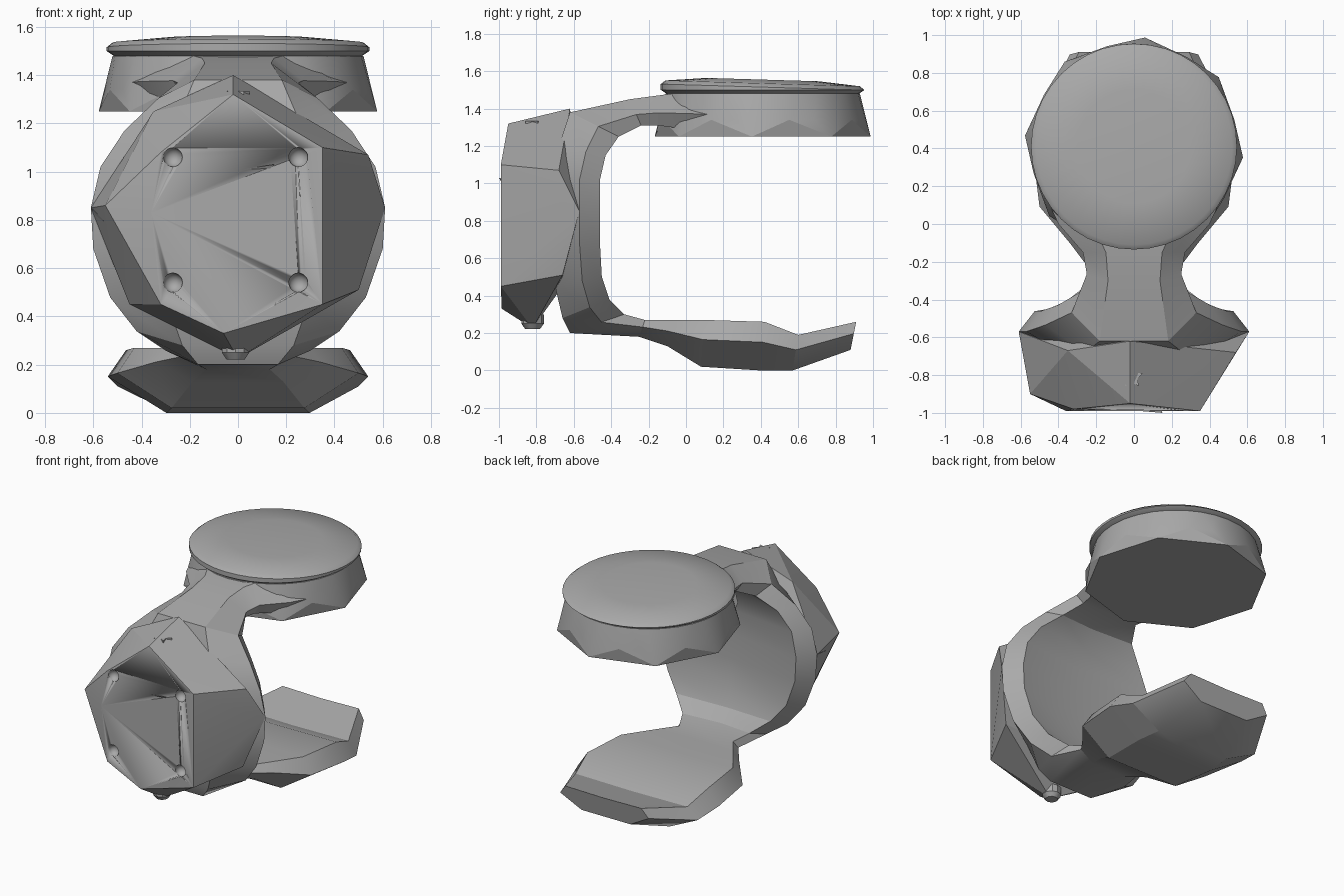
import bpy, bmesh, math
from mathutils import Vector

cube = bpy.data.objects.get("Cube")
if cube:
    bpy.data.objects.remove(cube, do_unlink=True)

grey = bpy.data.materials.new("plain_grey")
grey.use_nodes = True
grey.diffuse_color = (0.4, 0.4, 0.4, 1)
grey.node_tree.nodes["Principled BSDF"].inputs["Base Color"].default_value = (0.4, 0.4, 0.4, 1)


def finish(name, bm, angle=30):
    bmesh.ops.recalc_face_normals(bm, faces=bm.faces)
    mesh = bpy.data.meshes.new(name)
    bm.to_mesh(mesh)
    bm.free()
    mesh.materials.append(grey)
    obj = bpy.data.objects.new(name, mesh)
    bpy.context.collection.objects.link(obj)
    bpy.ops.object.select_all(action="DESELECT")
    obj.select_set(True)
    bpy.context.view_layer.objects.active = obj
    bpy.ops.object.shade_smooth_by_angle(angle=math.radians(angle))
    return obj


def loft(name, rings, angle=30):
    """Skin a row of closed rings and cap both ends."""
    bm = bmesh.new()
    rows = [[bm.verts.new(p) for p in ring] for ring in rings]
    n = len(rows[0])
    for a, b in zip(rows, rows[1:]):
        for i in range(n):
            j = (i + 1) % n
            bm.faces.new((a[i], a[j], b[j], b[i]))
    bm.faces.new(rows[0])
    bm.faces.new(rows[-1])
    return finish(name, bm, angle)


def hull(name, points, angle=15):
    bm = bmesh.new()
    for p in points:
        bm.verts.new(p)
    found = bmesh.ops.convex_hull(bm, input=bm.verts)
    spare = [v for v in found["geom_interior"] if isinstance(v, bmesh.types.BMVert)]
    bmesh.ops.delete(bm, geom=spare, context="VERTS")
    return finish(name, bm, angle)


def circle(x, y, z, r, n, turn=0.0):
    return [Vector((x + r * math.sin(turn + i * math.tau / n),
                    y + r * math.cos(turn + i * math.tau / n), z)) for i in range(n)]


# C-shaped body from lower pad to upper neck: inner y z, outer y z, half width
stations = [
    (.91, .26, .88, .11, .34), (.6, .19, .57, 0, .5), (.42, .26, .4, 0, .54),
    (.1, .27, .08, .02, .5), (-.1, .27, -.1, .13, .34), (-.22, .27, -.25, .18, .24),
    (-.33, .3, -.62, .2, .3), (-.41, .38, -.66, .28, .42), (-.45, .5, -.7, .45, .53),
    (-.46, .68, -.72, .68, .6), (-.46, .85, -.72, .85, .61), (-.46, 1.02, -.72, 1.02, .57),
    (-.43, 1.15, -.68, 1.2, .47), (-.36, 1.25, -.62, 1.38, .33),
    (-.24, 1.31, -.3, 1.45, .25), (-.15, 1.31, -.15, 1.47, .27),
    (0, 1.29, 0, 1.49, .4), (.15, 1.28, .15, 1.49, .47),
]
rings = []
for iy, iz, oy, oz, w in stations:
    inner, outer = Vector((0, iy, iz)), Vector((0, oy, oz))
    across = outer - inner
    rim = inner + across * 0.42
    dish = inner + across * (0.2 * abs(across.y) / across.length)
    side = Vector((w, 0, 0))
    rings.append([dish, inner + side * 0.86, rim + side, outer + side * 0.55,
                  outer - side * 0.55, rim - side, inner - side * 0.86])
loft("curved_body", rings, 25)

# Faceted front housing
front = hull("front_housing", [
    (.35, -.99, 1.1), (.35, -.99, .45), (-.06, -.985, .33), (-.32, -.98, .45),
    (-.36, -.99, .83), (-.32, -.98, 1.08), (-.02, -.95, 1.32), (-.55, -.9, .86),
    (.54, -.68, 1.07), (.5, -.66, .51), (-.02, -.62, 1.4), (-.35, -.67, 1.25),
    (0, -.82, .225), (-.45, -.66, .45), (.61, -.57, .85), (-.61, -.57, .85),
])

# Four round dimples in the front
for x in (-.27, .25):
    for z in (.54, 1.06):
        bm = bmesh.new()
        bmesh.ops.create_uvsphere(bm, u_segments=16, v_segments=10, radius=0.04)
        bmesh.ops.translate(bm, verts=bm.verts, vec=(x, -.985, z))
        cutter = finish("dimple_cutter", bm)
        cutter.hide_render = True
        mod = front.modifiers.new("dimple", "BOOLEAN")
        mod.operation, mod.solver, mod.object = "DIFFERENCE", "EXACT", cutter
        bpy.context.view_layer.objects.active = front
        bpy.ops.object.modifier_apply(modifier=mod.name)
        bpy.data.objects.remove(cutter, do_unlink=True)

# Thin raised crease on the front
hull("front_crease", [(-.2, -.97, .975), (.14, -.97, 1.02), (.1, -.97, .98), (.15, -1, 1.03)])

# Upper pad: an eight-sided base rising to a round collar
hull("upper_pad", circle(0, .41, 1.25, .58, 8, .1) + circle(0, .41, 1.34, .55, 24)
     + circle(0, .41, 1.48, .52, 32))

# Lid on the upper pad, slightly domed and tilted
lid = [circle(0, .41, z, r, 40) for r, z in
       ((.5, 1.47), (.545, 1.5), (.545, 1.515), (.52, 1.535), (.3, 1.555))]
for ring in lid[2:]:
    for p in ring:
        p.z -= 0.03 * (p.y - .41)
loft("upper_lid", lid, 35)

# Small star ornament on top of the housing, with a stem
star = []
for z in (1.32, 1.335):
    ring = circle(-.01, -.81, z, .06, 10)
    for p in ring[1::2]:
        p.x, p.y = -.01 + (p.x + .01) * .5, -.81 + (p.y + .81) * .5
    star.append(ring)
loft("star_ornament", star, 10)
loft("star_stem", [circle(-.01, -.81, z, .02, 8) for z in (1.26, 1.325)])

# Small knob under the housing
loft("lower_knob", [circle(-.01, -.82, z, r, 10) for z, r in ((.3, .06), (.25, .06), (.222, .04))])

# Pointed catch on the right flank
hull("side_catch", [(-.5, -.55, .95), (-.5, -.8, .85), (-.61, -.58, .85),
                    (-.56, -.74, .8), (-.52, -.72, .7), (-.5, -.6, .7)])
